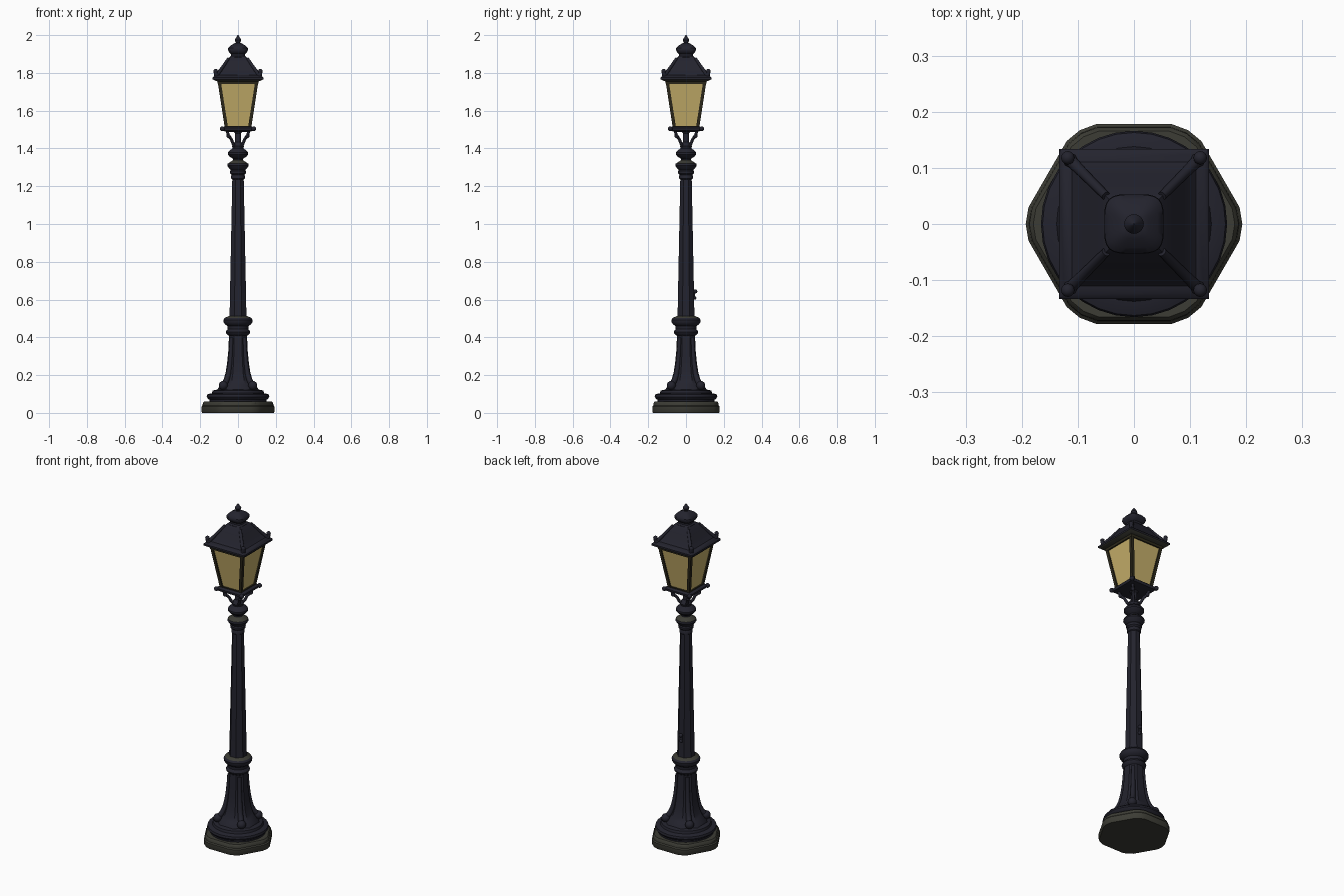
import bpy, bmesh, math
from math import cos, sin, pi, radians
from mathutils import Vector

if "Cube" in bpy.data.objects:
    bpy.data.objects.remove(bpy.data.objects["Cube"])


def material(name, rgb):
    m = bpy.data.materials.new(name)
    m.diffuse_color = (*rgb, 1)
    m.use_nodes = True
    m.node_tree.nodes["Principled BSDF"].inputs["Base Color"].default_value = m.diffuse_color
    return m


IRON = material("dark blue iron", (0.017, 0.017, 0.027))
STONE = material("dark olive stone", (0.045, 0.045, 0.035))
BRONZE = material("dark bronze", (0.026, 0.022, 0.011))
GLASS = material("amber glass", (0.56, 0.43, 0.145))


# Unit outlines
def ring(n, turn=0.0):
    return [(cos(2 * pi * i / n + turn), sin(2 * pi * i / n + turn)) for i in range(n)]


def square(p=2.0, n=40):
    """Rounded square of half width 1; higher p is squarer."""
    out = []
    for i in range(n):
        a = 2 * pi * i / n + pi / 4
        c, s = cos(a), sin(a)
        k = (abs(c) ** p + abs(s) ** p) ** (-1 / p)
        out.append((c * k, s * k))
    return out


SQ = [(1, 1), (-1, 1), (-1, -1), (1, -1)]
ROUND = ring(32)
OCT = [(x / cos(pi / 8), y / cos(pi / 8)) for x, y in ring(8, pi / 8)]


def finish(ob, mats, angle=35):
    for m in mats:
        ob.data.materials.append(m)
    bpy.ops.object.select_all(action='DESELECT')
    ob.select_set(True)
    bpy.context.view_layer.objects.active = ob
    bpy.ops.object.shade_smooth_by_angle(angle=radians(angle))
    return ob


def loft(name, outline, profile, mats, rule=None, angle=35):
    """Stack scaled copies of the outline along (radius, height) points."""
    bm = bmesh.new()
    rows = [[bm.verts.new((x * r, y * r, z)) for x, y in outline] for r, z in profile]
    n = len(outline)
    for a, b in zip(rows, rows[1:]):
        for i in range(n):
            j = (i + 1) % n
            bm.faces.new((a[i], a[j], b[j], b[i]))
    bm.faces.new(rows[0][::-1])
    bm.faces.new(rows[-1])
    bmesh.ops.recalc_face_normals(bm, faces=bm.faces)
    if rule:
        for f in bm.faces:
            f.material_index = int(rule(f.calc_center_median(), f.normal))
    me = bpy.data.meshes.new(name)
    bm.to_mesh(me)
    bm.free()
    ob = bpy.data.objects.new(name, me)
    bpy.context.collection.objects.link(ob)
    return finish(ob, mats, angle)


def tube(name, pts, mat):
    """Smooth tube through (position, radius) points."""
    cu = bpy.data.curves.new(name, 'CURVE')
    cu.dimensions = '3D'
    cu.bevel_depth = 1.0
    cu.bevel_resolution = 3
    cu.resolution_u = 6
    cu.use_fill_caps = True
    sp = cu.splines.new('BEZIER')
    sp.bezier_points.add(len(pts) - 1)
    for bp, (co, r) in zip(sp.bezier_points, pts):
        bp.co, bp.radius = co, r
        bp.handle_left_type = bp.handle_right_type = 'AUTO'
    ob = bpy.data.objects.new(name, cu)
    bpy.context.collection.objects.link(ob)
    bpy.ops.object.select_all(action='DESELECT')
    ob.select_set(True)
    bpy.context.view_layer.objects.active = ob
    bpy.ops.object.convert(target='MESH')
    return finish(bpy.context.object, [mat], 50)


def ball(name, co, r, mat, scale=(1, 1, 1)):
    bpy.ops.mesh.primitive_uv_sphere_add(segments=16, ring_count=10, radius=r, location=co)
    ob = bpy.context.object
    ob.name, ob.scale = name, scale
    return finish(ob, [mat], 60)


# Stone plinth: hexagon with softened corners
hexa = []
for k in range(6):
    a = k * pi / 3
    for x, y in ((0.188, -0.03), (0.193, 0), (0.188, 0.03)):
        hexa.append((x * cos(a) - y * sin(a), x * sin(a) + y * cos(a)))
loft("stone_plinth", hexa, [(0.98, 0), (1, 0.006), (1, 0.034), (0.97, 0.04),
                            (0.965, 0.052), (0.93, 0.06), (0.8, 0.06)], [STONE])

# Round iron foot
loft("iron_foot", ROUND, [(0.15, 0.058), (0.152, 0.07), (0.16, 0.076), (0.166, 0.085),
                          (0.163, 0.097), (0.15, 0.102), (0.138, 0.104), (0.134, 0.118),
                          (0.118, 0.122), (0.1, 0.124)], [IRON])

# Flared eight-sided pedestal
loft("flared_pedestal", OCT, [(0.112, 0.115), (0.106, 0.13), (0.09, 0.15), (0.077, 0.175),
                              (0.066, 0.21), (0.058, 0.26), (0.051, 0.33), (0.047, 0.43)],
     [IRON])

# Collars between pedestal and shaft, with weathered top
loft("shaft_collar", ROUND, [(0.046, 0.395), (0.05, 0.41), (0.061, 0.418), (0.065, 0.428),
                             (0.06, 0.438), (0.054, 0.443), (0.056, 0.46), (0.068, 0.468),
                             (0.076, 0.48), (0.077, 0.492), (0.07, 0.503), (0.054, 0.51),
                             (0.04, 0.515)],
     [IRON, STONE], lambda c, n: n.z > 0.6 and c.z > 0.5)

# Tapered shaft
loft("tapered_shaft", OCT, [(0.047, 0.5), (0.044, 0.54), (0.041, 0.7), (0.036, 0.95),
                            (0.03, 1.25)], [IRON])

# Capital rings and bulb under the lantern
loft("shaft_capital", ROUND, [(0.03, 1.235), (0.036, 1.24), (0.036, 1.255), (0.033, 1.26),
                              (0.041, 1.268), (0.042, 1.28), (0.038, 1.286), (0.05, 1.298),
                              (0.057, 1.31), (0.054, 1.32), (0.038, 1.33), (0.026, 1.338)],
     [IRON, STONE], lambda c, n: n.z > 0.6 and c.z > 1.315)
loft("neck_bulb", ROUND, [(0.026, 1.33), (0.026, 1.345), (0.044, 1.356), (0.054, 1.368),
                          (0.054, 1.378), (0.042, 1.392), (0.028, 1.4), (0.032, 1.412),
                          (0.026, 1.425), (0.017, 1.435), (0.016, 1.48), (0.03, 1.497)], [IRON])

# Access latch on the back of the shaft
ball("latch_knob", (0, 0.049, 0.643), 0.011, IRON)
ball("latch_lower_knob", (0, 0.046, 0.608), 0.009, IRON)
tube("latch_bar", [(Vector((0, 0.042, 0.60)), 0.006), (Vector((0, 0.042, 0.65)), 0.006)], IRON)

# Lantern floor
loft("lantern_floor", SQ, [(0.06, 1.488), (0.082, 1.494), (0.086, 1.5), (0.086, 1.508),
                           (0.074, 1.515)], [IRON])

# Glass body and rails
loft("lantern_glass", SQ, [(0.062, 1.512), (0.102, 1.76)], [GLASS])
loft("lower_rail", SQ, [(0.07, 1.508), (0.071, 1.52)], [BRONZE])
loft("upper_rail", SQ, [(0.107, 1.742), (0.111, 1.765)], [BRONZE])

# Roof: eave, concave hip, neck, crown and finial
loft("roof_eave", SQ, [(0.108, 1.755), (0.124, 1.76), (0.134, 1.766), (0.134, 1.776),
                       (0.124, 1.785), (0.112, 1.79)],
     [IRON, STONE], lambda c, n: n.z < -0.3)
loft("hipped_roof", SQ, [(0.118, 1.782), (0.106, 1.795), (0.089, 1.82), (0.07, 1.85),
                         (0.052, 1.876), (0.042, 1.885)], [IRON])
loft("roof_crown", square(4), [(0.044, 1.872), (0.045, 1.884), (0.037, 1.89), (0.037, 1.9),
                               (0.047, 1.908), (0.053, 1.92), (0.052, 1.931), (0.042, 1.943),
                               (0.026, 1.952), (0.017, 1.958)], [IRON])
loft("top_finial", ring(20), [(0.018, 1.95), (0.011, 1.96), (0.015, 1.967), (0.0175, 1.974),
                              (0.014, 1.982), (0.008, 1.99), (0.004, 1.997), (0.001, 2.0)],
     [IRON])

# Parts repeated on the four corners
for k, (sx, sy) in enumerate(SQ, 1):
    def at(d, z):
        """Point on the diagonal; d is the x and y offset."""
        return Vector((sx * d, sy * d, z))

    # Pedestal rib ending in a scroll
    tube(f"pedestal_rib_{k}", [(at(0.034, 0.4), 0.01), (at(0.037, 0.33), 0.011),
                               (at(0.045, 0.24), 0.013), (at(0.058, 0.18), 0.015),
                               (at(0.076, 0.148), 0.016)], IRON)
    ball(f"pedestal_scroll_{k}", at(0.078, 0.145), 0.024, IRON)
    # Curved bracket under the lantern
    tube(f"lantern_bracket_{k}", [(at(0.012, 1.405), 0.008), (at(0.026, 1.425), 0.008),
                                  (at(0.036, 1.45), 0.008), (at(0.048, 1.465), 0.008),
                                  (at(0.058, 1.495), 0.008)], IRON)
    ball(f"bracket_curl_{k}", at(0.05, 1.466), 0.011, IRON)
    ball(f"floor_corner_knob_{k}", at(0.083, 1.504), 0.013, IRON)
    # Corner post of the lantern
    bm = bmesh.new()
    for d, z in ((0.062, 1.51), (0.101, 1.762)):
        for ox, oy in ((-0.009, -0.009), (0.008, -0.009), (0.008, 0.008), (-0.009, 0.008)):
            bm.verts.new((sx * (d + ox), sy * (d + oy), z))
    bmesh.ops.convex_hull(bm, input=bm.verts)
    bmesh.ops.recalc_face_normals(bm, faces=bm.faces)
    me = bpy.data.meshes.new(f"lantern_post_{k}")
    bm.to_mesh(me)
    bm.free()
    post = bpy.data.objects.new(f"lantern_post_{k}", me)
    bpy.context.collection.objects.link(post)
    finish(post, [BRONZE])
    # Roof ridge and upturned corner horn
    tube(f"roof_ridge_{k}", [(at(0.115, 1.785), 0.011), (at(0.088, 1.821), 0.009),
                             (at(0.05, 1.876), 0.008)], IRON)
    tube(f"corner_horn_{k}", [(at(0.11, 1.775), 0.015), (at(0.117, 1.795), 0.011),
                              (at(0.119, 1.808), 0.01)], IRON)
    ball(f"horn_tip_{k}", at(0.118, 1.809), 0.012, IRON)
